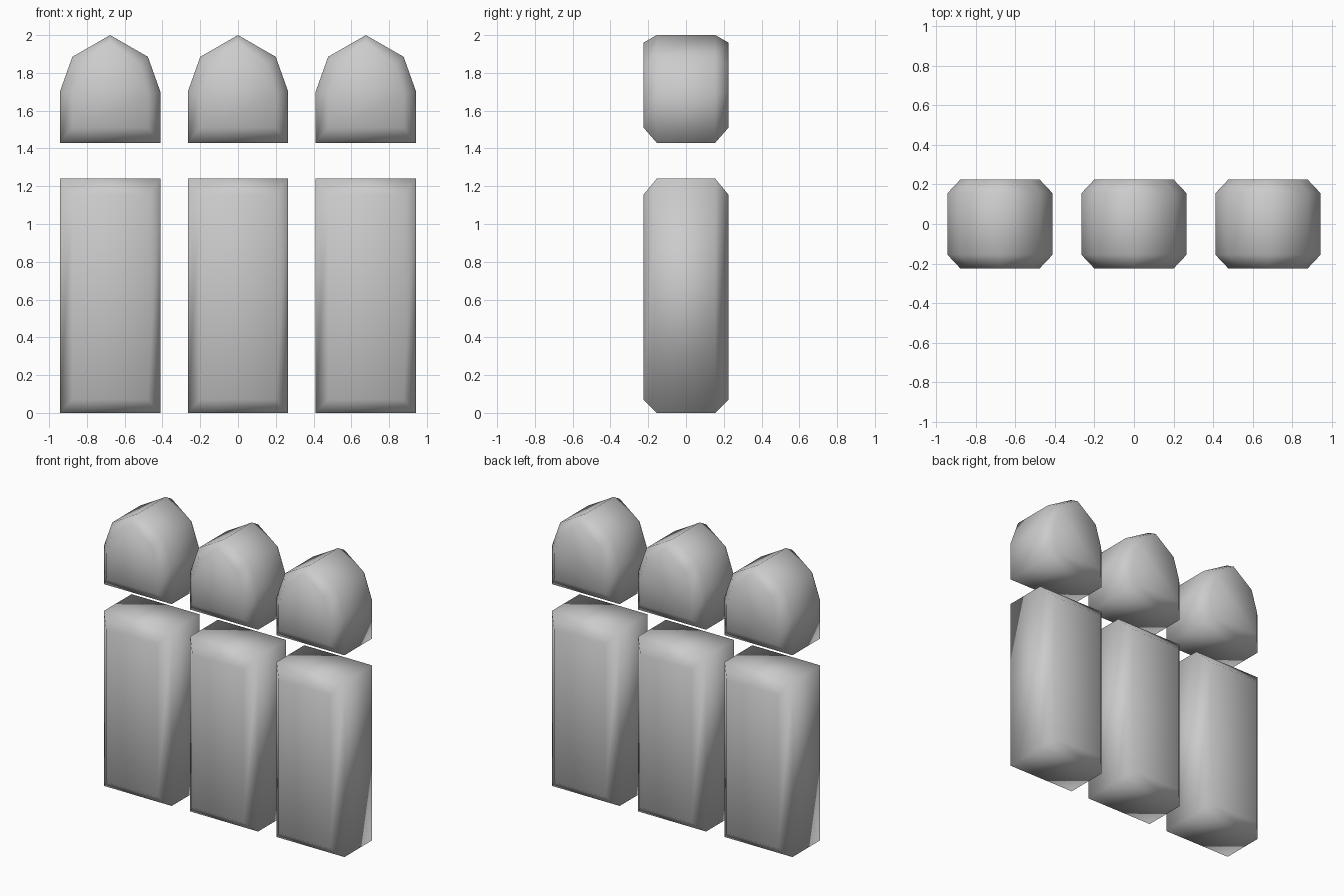
import bpy, bmesh

if "Cube" in bpy.data.objects:
    bpy.data.objects.remove(bpy.data.objects["Cube"])

HALF_DEPTH = 0.225   # front and back faces
RIM_DEPTH = 0.155    # where the full outline begins


def mirrored(right_half, apex=None):
    """Closed outline from its right half, listed bottom to top."""
    left = [(-x, z) for x, z in reversed(right_half)]
    return right_half + ([apex] if apex else []) + left


def chamfered_slab(name, outer, inner, x):
    """Full outline in the middle, inset outline on front and back."""
    bm = bmesh.new()
    rings = []
    for y, outline in ((-HALF_DEPTH, inner), (-RIM_DEPTH, outer),
                       (RIM_DEPTH, outer), (HALF_DEPTH, inner)):
        rings.append([bm.verts.new((px, y, pz)) for px, pz in outline])
    for a, b in zip(rings, rings[1:]):
        n = len(a)
        for i in range(n):
            j = (i + 1) % n
            bm.faces.new((a[i], a[j], b[j], b[i]))
    bm.faces.new(rings[0])
    bm.faces.new(rings[-1])
    bmesh.ops.recalc_face_normals(bm, faces=bm.faces)
    for f in bm.faces:
        f.smooth = True
    mesh = bpy.data.meshes.new(name)
    bm.to_mesh(mesh)
    bm.free()
    obj = bpy.data.objects.new(name, mesh)
    obj.location.x = x
    bpy.context.collection.objects.link(obj)


# Outlines of the tall blocks
block_outer = mirrored([(0.266, 0.0), (0.266, 1.24)])
block_inner = mirrored([(0.2, 0.07), (0.2, 1.155)])

# Outlines of the pointed caps
cap_outer = mirrored([(0.266, 1.43), (0.266, 1.70), (0.2, 1.885)], (0, 2.0))
cap_inner = mirrored([(0.2, 1.51), (0.2, 1.69), (0.155, 1.84)], (0, 1.96))

# Three columns, each a block with a cap floating above
for side, x in (("left", -0.677), ("middle", 0.0), ("right", 0.677)):
    chamfered_slab(side + "_block", block_outer, block_inner, x)
    chamfered_slab(side + "_pointed_cap", cap_outer, cap_inner, x)
